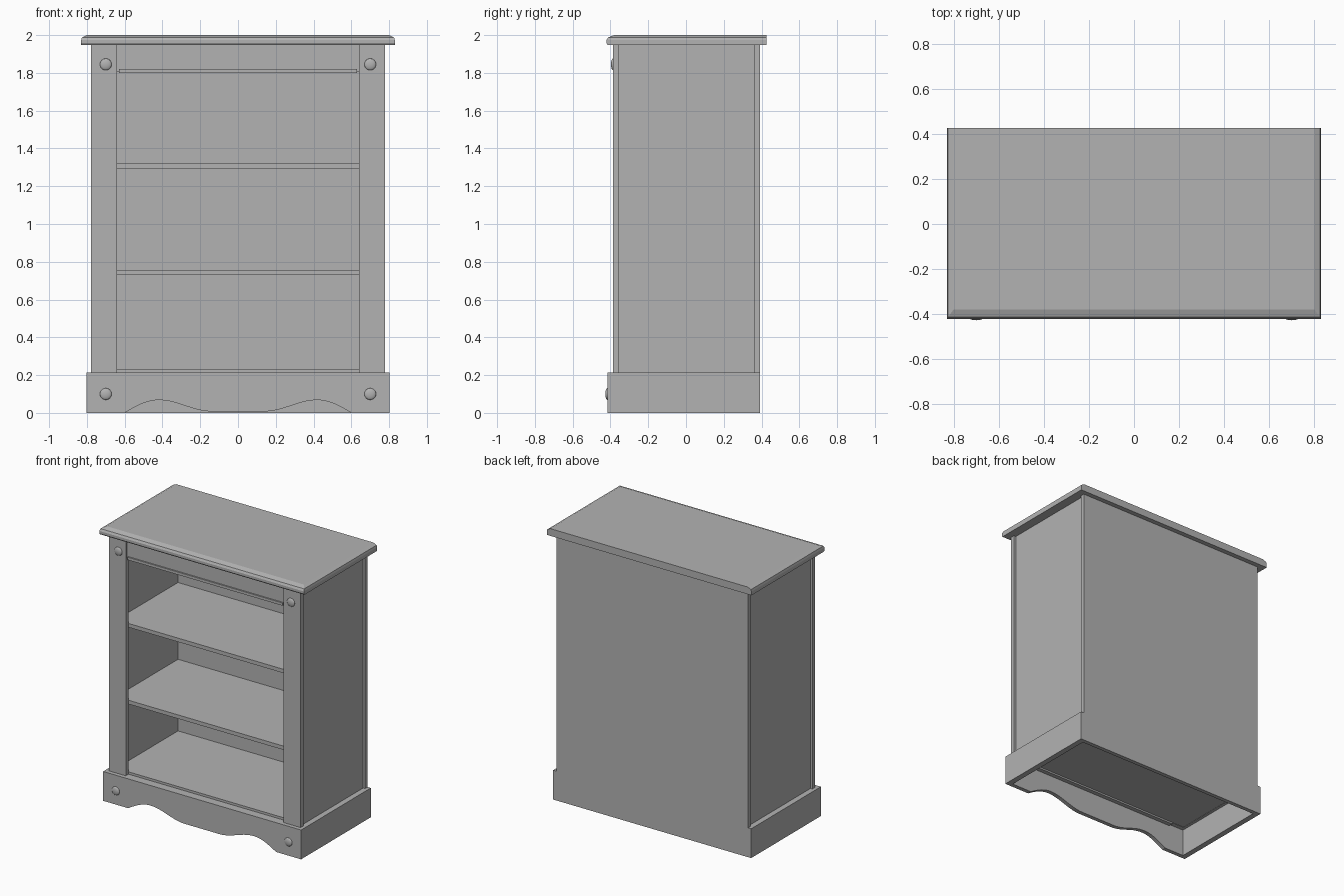
import bpy, bmesh, math
from mathutils import Matrix

cube = bpy.data.objects.get("Cube")
if cube:
    bpy.data.objects.remove(cube, do_unlink=True)

GREY = (0.45, 0.45, 0.45, 1)
paint = bpy.data.materials.new("plain_grey")
paint.use_nodes = True
paint.diffuse_color = GREY
paint.node_tree.nodes["Principled BSDF"].inputs["Base Color"].default_value = GREY


def finish(name, bm):
    bmesh.ops.recalc_face_normals(bm, faces=bm.faces)
    mesh = bpy.data.meshes.new(name)
    bm.to_mesh(mesh)
    bm.free()
    mesh.materials.append(paint)
    obj = bpy.data.objects.new(name, mesh)
    bpy.context.collection.objects.link(obj)
    return obj


def box(name, x, y, z):
    """Box from its (low, high) limits on each axis."""
    bm = bmesh.new()
    bmesh.ops.create_cube(bm, size=1)
    for v in bm.verts:
        v.co = [lim[0] if c < 0 else lim[1] for c, lim in zip(v.co, (x, y, z))]
    return finish(name, bm)


def mirrored(name, x, y, z):
    """The same box on both sides."""
    box("left_" + name, x, y, z)
    box("right_" + name, (-x[1], -x[0]), y, z)


FRONT, POST_BACK, BACK = -0.386, -0.354, 0.392
PANEL_BACK = 0.362
UNDER_TOP, PLINTH_TOP, FLOOR = 1.947, 0.215, 0.2

# Carcass
mirrored("front_post", (0.64, 0.778), (FRONT, POST_BACK), (FLOOR, UNDER_TOP))
mirrored("side_panel", (0.74, 0.762), (POST_BACK, PANEL_BACK), (FLOOR, UNDER_TOP))
box("back_panel", (-0.778, 0.778), (PANEL_BACK, BACK), (0, UNDER_TOP))

# Shelves
for name, top, thick in (("bottom_shelf", 0.232, 0.03), ("middle_shelf", 0.757, 0.028),
                         ("upper_shelf", 1.32, 0.028)):
    box(name, (-0.74, 0.74), (POST_BACK, PANEL_BACK), (top - thick, top))

# Top rail with its bead, and the rail behind the plinth
box("top_rail", (-0.64, 0.64), (-0.372, POST_BACK), (1.805, UNDER_TOP))
box("top_rail_bead", (-0.63, 0.63), (-0.382, POST_BACK), (1.8, 1.82))
box("bottom_rail", (-0.64, 0.64), (FRONT, POST_BACK), (0.19, PLINTH_TOP))

# Plinth sides
PLINTH_FRONT = -0.416
mirrored("plinth_side", (0.762, 0.803), (FRONT, BACK), (0, PLINTH_TOP))


# Plinth front with a scalloped lower edge
def scallop(x):
    a = abs(x)
    if a > 0.42:
        return 0.068 * math.sin(math.pi / 2 * (0.6 - a) / 0.18)
    t = min(1, (0.42 - a) / 0.28)
    return 0.008 + 0.03 * (1 + math.cos(math.pi * t))


STEPS = 60
outline = [(-0.803, PLINTH_TOP), (-0.803, 0)]
outline += [(x, scallop(x)) for x in (-0.6 + 1.2 * i / STEPS for i in range(STEPS + 1))]
outline += [(0.803, 0), (0.803, PLINTH_TOP)]
bm = bmesh.new()
face = bm.faces.new([bm.verts.new((x, PLINTH_FRONT, z)) for x, z in outline])
grown = bmesh.ops.extrude_face_region(bm, geom=[face])["geom"]
bmesh.ops.translate(bm, vec=(0, FRONT - PLINTH_FRONT, 0),
                    verts=[g for g in grown if isinstance(g, bmesh.types.BMVert)])
finish("plinth_front", bm)

# Top board: stacked rings of (side inset, front inset, height), square at the back
bm = bmesh.new()
rings = []
for side, front, z in ((0, 0.006, UNDER_TOP), (0, 0, 1.957), (0, 0, 1.973),
                       (0.004, 0.008, 1.988), (0.03, 0.042, 2.0)):
    x, y = 0.83 - side, -0.421 + front
    rings.append([bm.verts.new((px, py, z)) for px, py in
                  ((-x, y), (x, y), (x, 0.427), (-x, 0.427))])
for low, high in zip(rings, rings[1:]):
    for i in range(4):
        j = (i + 1) % 4
        bm.faces.new((low[i], low[j], high[j], high[i]))
bm.faces.new(rings[0])
bm.faces.new(rings[-1])
finish("top_board", bm)

# Domed studs on the posts and plinth
for side, x in (("left", 0.7), ("right", -0.7)):
    for place, y, z in (("post", FRONT, 1.845), ("plinth", PLINTH_FRONT, 0.1)):
        bm = bmesh.new()
        bmesh.ops.create_uvsphere(bm, u_segments=24, v_segments=12, radius=0.031)
        bmesh.ops.transform(bm, verts=bm.verts, matrix=Matrix.Translation((x, y, z))
                            @ Matrix.Diagonal((1, 0.36, 1, 1))
                            @ Matrix.Rotation(math.pi / 2, 4, "X"))
        stud = finish(f"{side}_{place}_stud", bm)
        for p in stud.data.polygons:
            p.use_smooth = True
